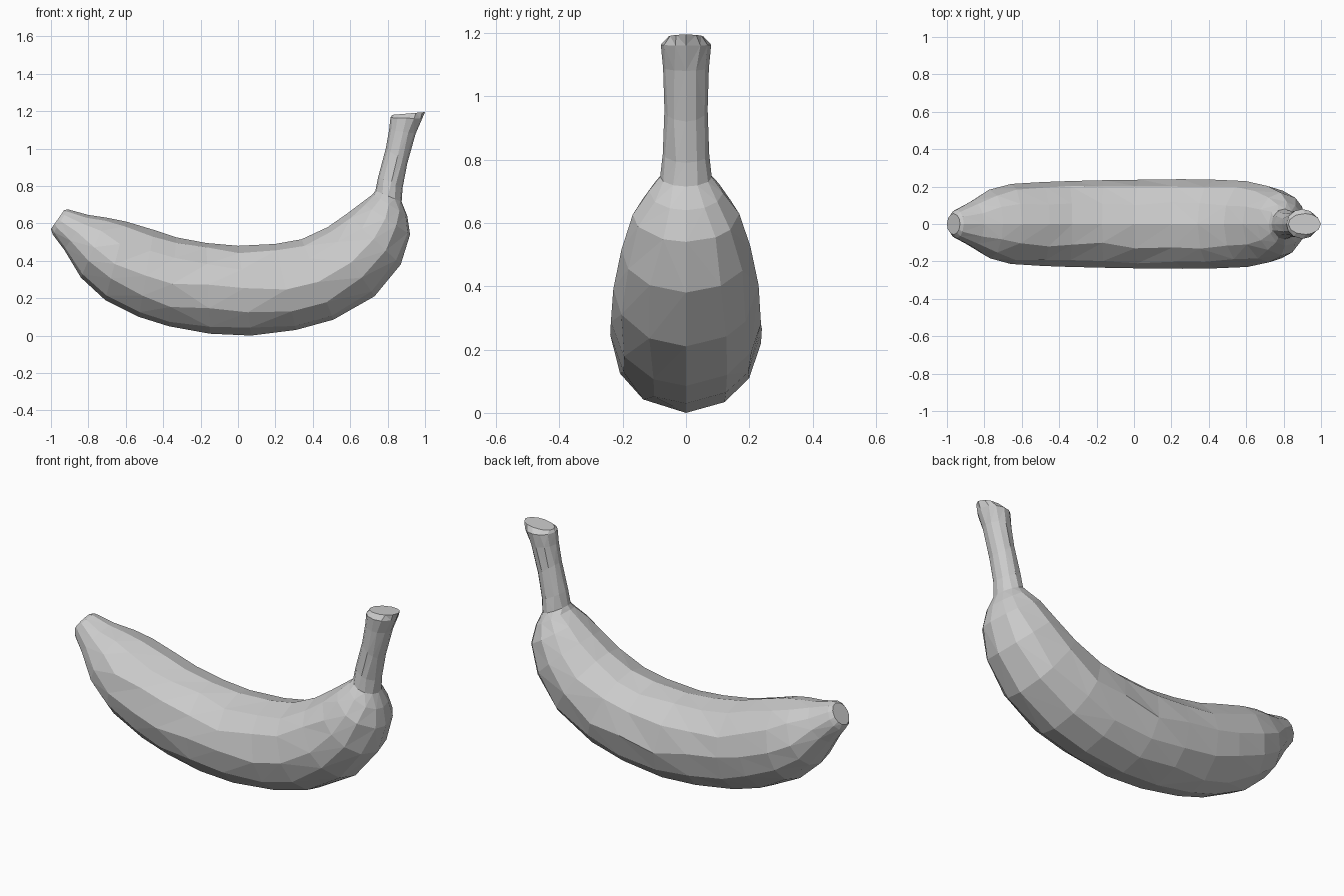
import bpy, bmesh, math, random
from mathutils import Vector

default = bpy.data.objects.get("Cube")
if default:
    bpy.data.objects.remove(default)

random.seed(4)
SIDES = 12

# Single plain grey skin
skin = bpy.data.materials.new("light_grey")
skin.use_nodes = True
GREY = (0.6, 0.6, 0.6, 1)
skin.diffuse_color = GREY
skin.node_tree.nodes["Principled BSDF"].inputs["Base Color"].default_value = GREY

# Cross-sections: inner curve x, z; outer curve x, z; half width
BODY = [
    (-.93, .67, -1.0, .57, .055), (-.91, .675, -.99, .54, .075),
    (-.80, .645, -.93, .46, .12), (-.70, .63, -.84, .31, .18),
    (-.60, .61, -.71, .19, .21), (-.45, .565, -.53, .10, .22),
    (-.33, .525, -.37, .05, .225), (-.17, .495, -.15, .01, .23),
    (0, .48, .07, 0, .233), (.20, .49, .31, .03, .235),
    (.34, .515, .51, .085, .233), (.48, .58, .73, .21, .225),
    (.58, .65, .87, .38, .20), (.66, .71, .92, .54, .165),
    (.72, .755, .905, .64, .115), (.735, .775, .875, .715, .08),
]
STEM = [
    (.75, .85, .88, .79, .072), (.79, 1.0, .905, .92, .067),
    (.808, 1.1, .95, 1.08, .071), (.815, 1.165, .985, 1.16, .078),
    (.825, 1.18, 1.0, 1.195, .055),
]


def add_ring(bm, section, loose):
    """Oval ring between the inner and outer curves, with uneven facet spacing."""
    xi, zi, xo, zo, half = section
    inner, outer = Vector((xi, 0, zi)), Vector((xo, 0, zo))
    centre, arm = (inner + outer) / 2, (inner - outer) / 2
    ring = []
    for i in range(SIDES):
        a = math.tau * i / SIDES
        if i % (SIDES // 2):
            a += random.uniform(-loose, loose)
        side = Vector((0, half * 1.02 * math.sin(a), 0))
        ring.append(bm.verts.new(centre + arm * math.cos(a) + side))
    return ring


def loft(bm, sections):
    rings = [add_ring(bm, s, 0.09) for s in sections]
    for r, s in zip(rings, rings[1:]):
        for i in range(SIDES):
            j = (i + 1) % SIDES
            bm.faces.new((r[i], r[j], s[j], s[i]))
    bm.faces.new(rings[0])
    bm.faces.new(rings[-1])


# Curved fruit and stalk as one continuous faceted skin
bm = bmesh.new()
loft(bm, BODY + STEM)
bmesh.ops.triangulate(bm, faces=bm.faces[:], quad_method='SHORT_EDGE')
bmesh.ops.recalc_face_normals(bm, faces=bm.faces[:])
mesh = bpy.data.meshes.new("banana")
bm.to_mesh(mesh)
bm.free()
mesh.materials.append(skin)
banana = bpy.data.objects.new("banana", mesh)
bpy.context.collection.objects.link(banana)
